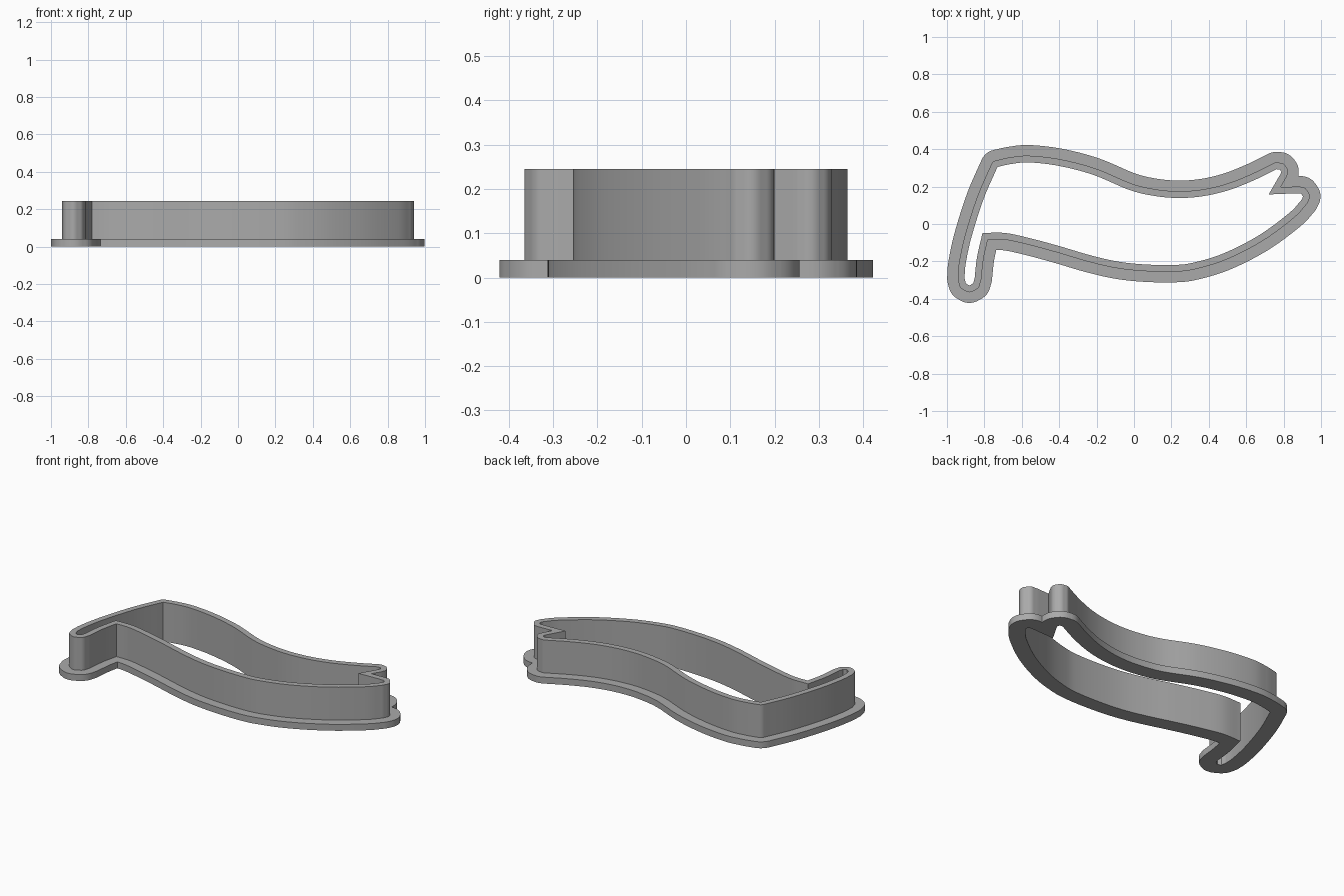
import bpy
import bmesh
import math
from mathutils import Vector
from mathutils.geometry import intersect_point_line, intersect_line_line

WALL, FLANGE = 0.036, 0.093      # outward reach from the inner outline
BASE_H, TOTAL_H = 0.04, 0.245

# Inner outline, counter-clockwise: (smooth?, points); chains meet at corners
CHAINS = [
    (True, [(-.73, .305), (-.804, .134), (-.869, -.07), (-.9, -.214), (-.906, -.29)]),   # rear edge
    (False, [(-.906, -.29), (-.899, -.318), (-.88, -.329), (-.86, -.318), (-.852, -.29)]),  # foot
    (True, [(-.852, -.29), (-.839, -.176), (-.81, -.048)]),
    (True, [(-.81, -.048), (-.69, -.048), (-.56, -.075), (-.4, -.118), (-.238, -.166),
            (-.09, -.2), (.056, -.216), (.216, -.219), (.325, -.205), (.484, -.155),
            (.67, -.059), (.83, .059), (.895, .128)]),                                   # belly
    (False, [(.895, .128), (.904, .147), (.893, .163), (.865, .164), (.72, .158),
             (.783, .267), (.788, .28), (.78, .291), (.762, .293)]),                     # notched tips
    (True, [(.762, .293), (.644, .235), (.51, .182), (.377, .15), (.243, .139),
            (.11, .15), (-.024, .182), (-.216, .262), (-.398, .31), (-.559, .329),
            (-.655, .321), (-.73, .305)]),                                               # back
]


def sample(smooth, pts, n=12):
    """Subdivide a chain, along a Catmull-Rom curve if smooth."""
    p = [Vector((x, y, 0)) for x, y in pts]
    p = [2 * p[0] - p[1]] + p + [2 * p[-1] - p[-2]]
    out = []
    for a, b, c, d in zip(p, p[1:], p[2:], p[3:]):
        for i in range(n):
            t = i / n
            if smooth:
                out.append(0.5 * (2 * b + (c - a) * t + (2 * a - 5 * b + 4 * c - d) * t ** 2
                                  + (3 * b - a - 3 * c + d) * t ** 3))
            else:
                out.append(b.lerp(c, t))
    return out


def distance(q, a, b):
    p, t = intersect_point_line(q, a, b)
    return (q - (a if t < 0 else b if t > 1 else p)).length


def offset(path, d):
    """Offset outward: round on convex corners, sharp on concave ones."""
    n = len(path)
    raw = []
    for i, p in enumerate(path):
        u = (p - path[i - 1]).normalized()
        v = (path[(i + 1) % n] - p).normalized()
        turn = math.atan2(u.cross(v).z, u.dot(v))
        start = math.atan2(u.y, u.x) - math.pi / 2
        steps = int(turn / 0.15) + 1 if turn > 0.15 else 0
        for k in range(steps + 1):
            a = start + turn * (k / steps if steps else 0.5)
            raw.append(p + d * Vector((math.cos(a), math.sin(a), 0)))
    # drop points that fall too near another stretch of the outline
    edges = list(zip(path, path[1:] + path[:1]))
    keep = [all(distance(q, a, b) > d * 0.999 for a, b in edges) for q in raw]
    m = len(raw)
    keep = [keep[i - 1] and keep[i] and keep[(i + 1) % m] for i in range(m)]
    ids = [i for i in range(m) if keep[i]]
    out = []
    for k, i in enumerate(ids):
        out.append(raw[i])
        j = ids[(k + 1) % len(ids)]
        if (j - i) % m > 1:      # close the gap with a sharp corner
            after = ids[(k + 2) % len(ids)]
            hit = intersect_line_line(raw[ids[k - 1]], raw[i], raw[j], raw[after])
            if hit and (hit[0] - raw[i]).length < 0.08:
                out.append(hit[0])
    return out


def ring(name, inner, outer, z0, z1, mat, open_bottom=False):
    """Solid band between two outlines."""
    cu = bpy.data.curves.new(name, 'CURVE')
    cu.dimensions = '2D'
    cu.fill_mode = 'BOTH'
    cu.extrude = (z1 - z0) / 2
    for loop in (outer, inner):
        s = cu.splines.new('POLY')
        s.points.add(len(loop) - 1)
        for pt, co in zip(s.points, loop):
            pt.co = (co.x, co.y, 0, 1)
        s.use_cyclic_u = True
    ob = bpy.data.objects.new(name, cu)
    bpy.context.collection.objects.link(ob)
    ob.location.z = (z0 + z1) / 2
    bpy.ops.object.select_all(action='DESELECT')
    ob.select_set(True)
    bpy.context.view_layer.objects.active = ob
    bpy.ops.object.convert(target='MESH')
    ob = bpy.context.view_layer.objects.active
    bm = bmesh.new()
    bm.from_mesh(ob.data)
    bmesh.ops.remove_doubles(bm, verts=bm.verts, dist=1e-5)
    bmesh.ops.recalc_face_normals(bm, faces=bm.faces)
    if open_bottom:
        low = [f for f in bm.faces if f.normal.z < -0.9]
        bmesh.ops.delete(bm, geom=low, context='FACES')
    bm.to_mesh(ob.data)
    bm.free()
    ob.data.materials.clear()
    ob.data.materials.append(mat)
    bpy.ops.object.shade_smooth_by_angle(angle=math.radians(30))


cube = bpy.data.objects.get("Cube")
if cube:
    bpy.data.objects.remove(cube, do_unlink=True)

grey = bpy.data.materials.new("plain grey")
grey.use_nodes = True
color = (0.4, 0.4, 0.4, 1)
grey.diffuse_color = color
grey.node_tree.nodes["Principled BSDF"].inputs["Base Color"].default_value = color

outline = [p for smooth, pts in CHAINS for p in
           (sample(smooth, pts))]
ring("base_flange", outline, offset(outline, FLANGE), 0, BASE_H, grey)
ring("cutter_wall", outline, offset(outline, WALL), BASE_H, TOTAL_H, grey, open_bottom=True)
